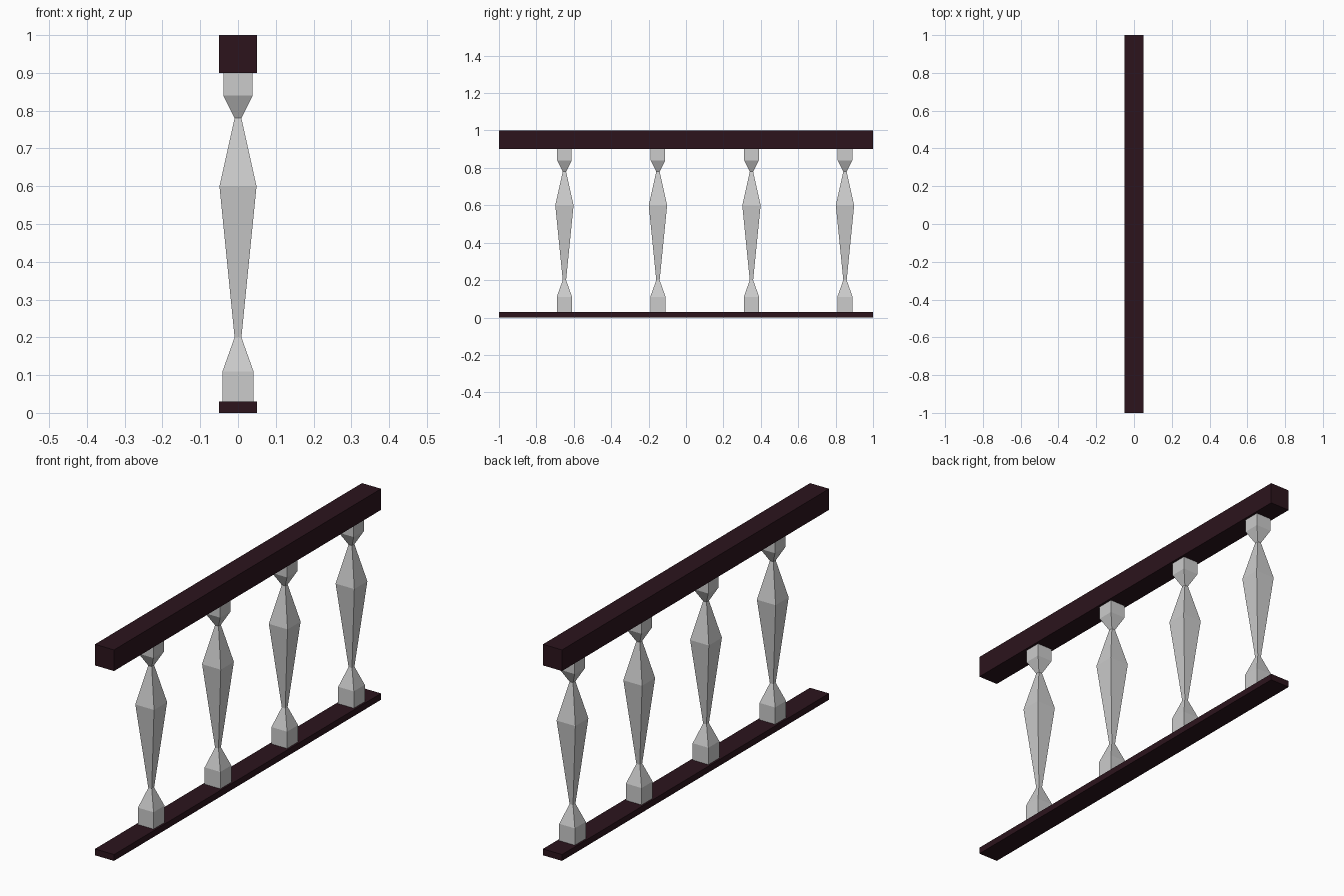
import bpy, bmesh

if "Cube" in bpy.data.objects:
    bpy.data.objects.remove(bpy.data.objects["Cube"])

# Dark wood for the rails
wood = bpy.data.materials.new("dark_wood")
wood.diffuse_color = (0.025, 0.007, 0.012, 1)
wood.use_nodes = True
wood.node_tree.nodes["Principled BSDF"].inputs["Base Color"].default_value = wood.diffuse_color

# Baluster profile: (height, half width) of each square section
PROFILE = [(0.03, 0.041), (0.11, 0.041), (0.20, 0.009), (0.60, 0.049),
           (0.78, 0.009), (0.84, 0.039), (0.90, 0.039)]


def add_object(name, mesh, location=(0, 0, 0)):
    obj = bpy.data.objects.new(name, mesh)
    obj.location = location
    bpy.context.collection.objects.link(obj)
    return obj


def rail(name, z0, z1):
    bpy.ops.mesh.primitive_cube_add(size=1, location=(0, 0, (z0 + z1) / 2))
    obj = bpy.context.object
    obj.name = name
    obj.scale = (0.1, 2.0, z1 - z0)
    obj.data.materials.append(wood)


def square_loft(name, profile):
    bm = bmesh.new()
    rings = [[bm.verts.new((sx * r, sy * r, z))
              for sx, sy in ((-1, -1), (1, -1), (1, 1), (-1, 1))]
             for z, r in profile]
    for low, high in zip(rings, rings[1:]):
        for i in range(4):
            j = (i + 1) % 4
            bm.faces.new((low[i], low[j], high[j], high[i]))
    bm.faces.new(rings[0][::-1])
    bm.faces.new(rings[-1])
    mesh = bpy.data.meshes.new(name)
    bm.to_mesh(mesh)
    bm.free()
    return mesh


# Top and bottom rails
rail("handrail", 0.90, 1.00)
rail("bottom_rail", 0.0, 0.03)

# Four evenly spaced balusters sharing one mesh
baluster = square_loft("baluster", PROFILE)
for i in range(4):
    add_object(f"baluster_{i + 1}", baluster, (0, -0.65 + 0.5 * i, 0))
